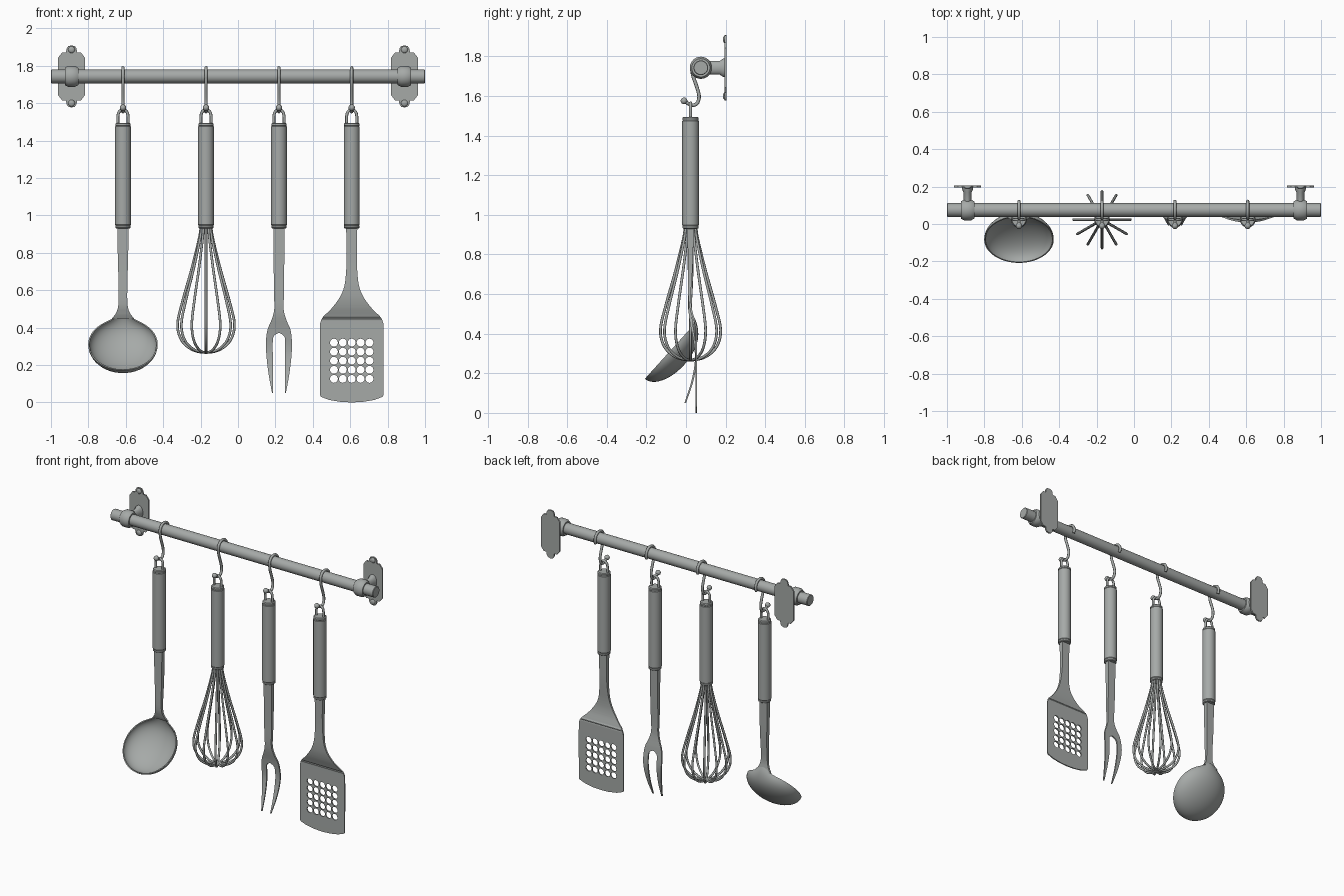
import bpy, bmesh, math
from mathutils import Vector

if "Cube" in bpy.data.objects:
    bpy.data.objects.remove(bpy.data.objects["Cube"])

steel = bpy.data.materials.new("brushed_steel_grey")
steel.diffuse_color = (0.38, 0.40, 0.39, 1)
steel.use_nodes = True
steel.node_tree.nodes["Principled BSDF"].inputs["Base Color"].default_value = steel.diffuse_color


def finish(name, mesh, angle=35):
    ob = bpy.data.objects.new(name, mesh)
    bpy.context.collection.objects.link(ob)
    mesh.materials.clear()
    mesh.materials.append(steel)
    bpy.ops.object.select_all(action='DESELECT')
    ob.select_set(True)
    bpy.context.view_layer.objects.active = ob
    bpy.ops.object.shade_smooth_by_angle(angle=math.radians(angle))
    return ob


def smooth(pts, n=6):
    """Catmull-Rom curve through the points."""
    p = [Vector(q) for q in pts]
    p = [2 * p[0] - p[1]] + p + [2 * p[-1] - p[-2]]
    out = []
    for i in range(1, len(p) - 2):
        a, b, c, d = p[i - 1:i + 3]
        for k in range(n):
            t = k / n
            out.append(0.5 * (2 * b + (c - a) * t + (2 * a - 5 * b + 4 * c - d) * t * t
                              + (3 * b - a - 3 * c + d) * t ** 3))
    return out + [p[-2]]


def curve_mesh(splines, cyclic, dims, **settings):
    cu = bpy.data.curves.new("temp", 'CURVE')
    cu.dimensions = dims
    for key, val in settings.items():
        setattr(cu, key, val)
    for pts in splines:
        s = cu.splines.new('POLY')
        s.points.add(len(pts) - 1)
        for sp, q in zip(s.points, pts):
            sp.co = (*q, 1) if len(q) == 3 else (q[0], q[1], 0, 1)
        s.use_cyclic_u = cyclic
    ob = bpy.data.objects.new("temp", cu)
    bpy.context.collection.objects.link(ob)
    bpy.context.view_layer.update()
    me = bpy.data.meshes.new_from_object(
        ob.evaluated_get(bpy.context.evaluated_depsgraph_get()))
    bpy.data.objects.remove(ob)
    return me


def tube(name, paths, r):
    me = curve_mesh(paths, False, '3D', bevel_depth=r, bevel_resolution=2,
                    fill_mode='FULL', use_fill_caps=True)
    return finish(name, me, 60)


def lathe(name, prof, loc, axis=(0, 0, 1), n=32, scale=(1, 1, 1)):
    """Revolve (radius, height) pairs about an axis; ends are capped."""
    bm = bmesh.new()
    rings = [[bm.verts.new((max(r, 1e-5) * math.cos(2 * math.pi * k / n),
                            max(r, 1e-5) * math.sin(2 * math.pi * k / n), h))
              for k in range(n)] for r, h in prof]
    for a, b in zip(rings, rings[1:]):
        for k in range(n):
            bm.faces.new((a[k], a[(k + 1) % n], b[(k + 1) % n], b[k]))
    bm.faces.new(rings[0])
    bm.faces.new(rings[-1])
    bmesh.ops.remove_doubles(bm, verts=bm.verts, dist=1e-4)
    bmesh.ops.recalc_face_normals(bm, faces=bm.faces)
    rot = Vector((0, 0, 1)).rotation_difference(Vector(axis)).to_matrix()
    for v in bm.verts:
        c = rot @ v.co
        v.co = Vector(loc) + Vector(c[i] * scale[i] for i in range(3))
    me = bpy.data.meshes.new(name)
    bm.to_mesh(me)
    return finish(name, me)


def ball(name, r, loc, depth=1):
    a = [math.pi * i / 10 for i in range(11)]
    return lathe(name, [(r * math.sin(t), -r * math.cos(t)) for t in a], loc, n=16,
                 scale=(1, depth, 1))


def sheet(name, half, x0, path, holes=()):
    """Mirrored outline (x, z); path of (z, y, half thickness) bends it."""
    half = [tuple(p) for p in half]
    full = half + [(-x, z) for x, z in reversed(half) if x > 1e-6]
    me = curve_mesh([full, *holes], True, '2D', extrude=1, fill_mode='BOTH')
    bm = bmesh.new()
    bm.from_mesh(me)
    bmesh.ops.remove_doubles(bm, verts=bm.verts, dist=1e-5)
    rows = sorted(tuple(p) for p in smooth(path))
    for z, _, _ in rows[1:-1]:
        bmesh.ops.bisect_plane(bm, geom=bm.verts[:] + bm.edges[:] + bm.faces[:], dist=1e-5,
                               plane_co=(0, z, 0), plane_no=(0, 1, 0))
    for v in bm.verts:
        x, z, side = v.co
        i = max([k for k in range(len(rows) - 1) if rows[k][0] <= z], default=0)
        a, b = rows[i], rows[i + 1]
        f = min(max((z - a[0]) / (b[0] - a[0]), 0), 1)
        y, t = (a[k] + (b[k] - a[k]) * f for k in (1, 2))
        v.co = (x0 + x, y - side * t, z)
    bmesh.ops.recalc_face_normals(bm, faces=bm.faces)
    bm.to_mesh(me)
    bm.free()
    return finish(name, me)


RY, RZ, HY = 0.075, 1.743, 0.023      # rail y, rail z, handle y

# Rail with its two wall brackets
lathe("rail", [(0.034, -1), (0.037, -0.997), (0.037, 0.997), (0.034, 1)], (0, RY, RZ), (1, 0, 0))
plate = [(0, .166), (.018, .162), (.027, .148), (.03, .128), (.05, .128), (.072, .1)]
plate += [(x, -z) for x, z in reversed(plate)]
for side, x in (("left", -0.89), ("right", 0.89)):
    sheet(side + "_wall_plate", [(a, b + RZ) for a, b in plate], x,
          [(1.5, .2, .005), (2, .2, .005)])
    lathe(side + "_bracket_arm", [(.034, 0), (.034, .095), (.046, .112), (.046, .12)],
          (x, RY, RZ), (0, 1, 0), scale=(.65, 1, 1))
    lathe(side + "_collar", [(.037, -.036), (.046, -.036), (.056, -.018), (.056, .018),
                             (.046, .036), (.037, .036)], (x, RY, RZ), (1, 0, 0))
    for s in (1, -1):
        ball(side + "_screw", .018, (x, .195, RZ + s * .143), .5)

# S-hook, hanging loop and handle shared by every utensil
XS = {"ladle": -.615, "whisk": -.171, "fork": .219, "spatula": .608}
for name, x in XS.items():
    arc = [(x, RY + .046 * math.cos(math.radians(a)), RZ + .046 * math.sin(math.radians(a)))
           for a in range(-30, 196, 15)]
    drop = [(x, .036, 1.70), (x, .055, 1.645), (x, .066, 1.6), (x, .058, 1.566),
            (x, .038, 1.554), (x, .015, 1.56), (x, -.008, 1.576)]
    tube(name + "_hook", [smooth(arc + drop, 4)], .009)
    ball(name + "_hook_tip", .017, (x, -.01, 1.576))
    loop = [(-.027, 1.47), (-.027, 1.53), (-.019, 1.555), (0, 1.565),
            (.019, 1.555), (.027, 1.53), (.027, 1.47)]
    tube(name + "_loop", [smooth([(x + a, HY, z) for a, z in loop])], .008)
    lathe(name + "_handle", [(.036, .93), (.041, .934), (.041, .944), (.039, .946), (.042, .95),
                             (.042, 1.474), (.039, 1.478), (.041, 1.48), (.041, 1.49),
                             (.036, 1.495)], (x, HY, 0))

# Ladle: neck and tilted bowl whose rim is drawn up to meet the neck
x = XS["ladle"]
sheet("ladle_neck", smooth([(.03, .94), (.028, .8), (.023, .6), (.025, .52), (.036, .48),
                            (.058, .45)]), x,
      [(.94, HY, .016), (.7, .023, .014), (.54, .02, .01), (.48, .028, .007), (.44, .042, .005)])
R, H, T = .186, .1, .007
ang = [math.pi / 2 * i / 12 for i in range(13)]
prof = [(R * math.sin(t), -H * math.cos(t)) for t in ang]
prof += [((R - T) * math.sin(t), -(H - T) * math.cos(t)) for t in reversed(ang)]
bowl = lathe("ladle_bowl", prof, (x, -.083, .31), (0, -.74, .67), n=64)
for v in bowl.data.vertices:
    f = min(max((v.co.z - .37) / .08, 0), 1)
    v.co.z += .035 * f * f * math.exp(-((v.co.x - x) / .05) ** 2)

# Whisk: six wire loops crossing at the bottom
x = XS["whisk"]
side = [(.026, .95), (.036, .88), (.075, .72), (.123, .55), (.152, .42), (.132, .335),
        (.075, .283), (0, .267)]
prof = smooth(side + [(-r, z) for r, z in reversed(side[:-1])], 5)
loops = [[(x + r * math.cos(a), HY + r * math.sin(a), z) for r, z in prof]
         for a in (k * math.pi / 6 for k in range(6))]
tube("whisk_wires", loops, .007)

# Fork with two forward-curving tines
x = XS["fork"]
outer = smooth([(.03, .94), (.027, .6), (.025, .5), (.04, .44), (.061, .39), (.069, .33),
                (.067, .25), (.055, .15), (.037, .05)], 4)
inner = smooth([(.031, .05), (.032, .2), (.033, .33), (.022, .36), (0, .372)], 4)
sheet("fork_body", outer + inner, x,
      [(.94, HY, .016), (.7, .023, .012), (.5, .022, .008), (.38, .04, .005),
       (.27, .05, .005), (.16, .032, .005), (.05, -.004, .004)])

# Spatula with a 5 x 5 grid of round holes
x = XS["spatula"]
half = smooth([(.03, .94), (.027, .8), (.03, .7), (.04, .62), (.065, .56), (.11, .5),
               (.155, .455), (.17, .42)])
half += [(.17, .04), (.165, .03), (.12, .013), (.06, .003), (0, 0)]
holes = [[(i * .0475 + .021 * math.cos(k * math.pi / 10),
           .223 + j * .0485 + .021 * math.sin(k * math.pi / 10)) for k in range(20)]
         for i in range(-2, 3) for j in range(-2, 3)]
sheet("spatula_body", half, x,
      [(.94, HY, .016), (.75, .022, .012), (.6, .018, .007), (.52, .026, .005),
       (.45, .047, .004), (.41, .051, .004), (0, .051, .004)], holes)
